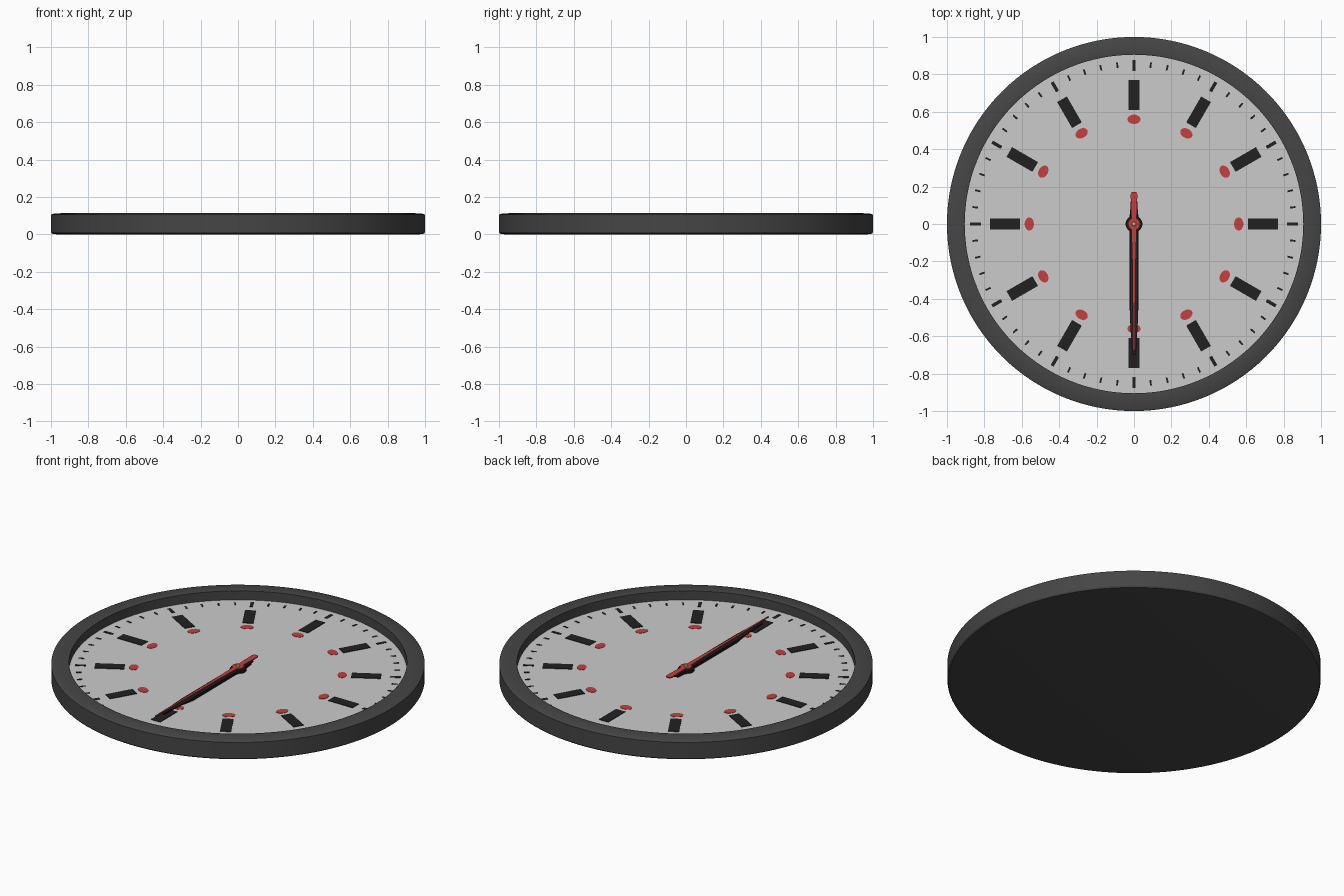
import bpy, bmesh, math
from mathutils import Matrix

if "Cube" in bpy.data.objects:
    bpy.data.objects.remove(bpy.data.objects["Cube"])


def material(name, rgb):
    m = bpy.data.materials.new(name)
    m.diffuse_color = (*rgb, 1)
    m.use_nodes = True
    m.node_tree.nodes["Principled BSDF"].inputs["Base Color"].default_value = m.diffuse_color
    return m


DARK = material("dark_case", (0.06, 0.06, 0.06))
BLACK = material("black_print", (0.015, 0.015, 0.015))
RED = material("red_print", (0.55, 0.05, 0.05))
BRASS = material("brass", (0.7, 0.55, 0.2))


def finish(bm, name, mat=None, smooth=False):
    bmesh.ops.recalc_face_normals(bm, faces=bm.faces[:])
    me = bpy.data.meshes.new(name)
    bm.to_mesh(me)
    bm.free()
    ob = bpy.data.objects.new(name, me)
    bpy.context.collection.objects.link(ob)
    if mat:
        me.materials.append(mat)
    if smooth:
        bpy.ops.object.select_all(action='DESELECT')
        ob.select_set(True)
        bpy.context.view_layer.objects.active = ob
        bpy.ops.object.shade_smooth_by_angle(angle=math.radians(30))
    return ob


def lathe(name, profile, mat=None, steps=128):
    bm = bmesh.new()
    vs = [bm.verts.new((r, 0, z)) for r, z in profile]
    es = [bm.edges.new(p) for p in zip(vs, vs[1:])]
    bmesh.ops.spin(bm, geom=vs + es, cent=(0, 0, 0), axis=(0, 0, 1),
                   angle=math.tau, steps=steps)
    bmesh.ops.remove_doubles(bm, verts=bm.verts[:], dist=1e-5)
    return finish(bm, name, mat, True)


def add_prism(bm, outline, z0, z1, matrix=Matrix()):
    base = bm.faces.new([bm.verts.new(matrix @ Matrix.Translation((x, y, z0)).translation)
                         for x, y in outline])
    out = bmesh.ops.extrude_face_region(bm, geom=[base])["geom"]
    for v in out:
        if isinstance(v, bmesh.types.BMVert):
            v.co.z += z1 - z0


def box(w, h):
    return [(-w / 2, -h / 2), (w / 2, -h / 2), (w / 2, h / 2), (-w / 2, h / 2)]


def oval(w, h, n=20):
    return [(w / 2 * math.cos(math.tau * i / n), h / 2 * math.sin(math.tau * i / n))
            for i in range(n)]


def dial_ring(name, outline, radius, indices, count, mat, top):
    bm = bmesh.new()
    for i in indices:
        place = Matrix.Rotation(math.tau * i / count, 4, 'Z') @ Matrix.Translation((0, radius, 0))
        add_prism(bm, outline, DIAL, top, place)
    return finish(bm, name, mat)


DIAL = 0.06

# Case: closed back, side wall, softly bevelled rim and recessed inner wall
lathe("case", [(0, 0), (0.97, 0.0), (0.995, 0.004), (1, 0.012), (1, 0.105), (0.99, 0.11),
               (0.92, 0.115), (0.905, 0.113), (0.905, 0.05), (0, 0.05)], DARK)

# Dial plate
lathe("dial", [(0, DIAL), (0.906, DIAL), (0.906, 0.05)])

# Minute and hour ticks
dial_ring("minute_ticks", box(0.01, 0.03), 0.854,
          [i for i in range(60) if i % 5], 60, BLACK, 0.062)
dial_ring("hour_ticks", box(0.018, 0.057), 0.847, range(12), 12, BLACK, 0.062)

# Plain hour markers standing in for the printed figures
dial_ring("hour_markers", box(0.06, 0.16), 0.69, range(12), 12, BLACK, 0.063)
dial_ring("inner_markers", oval(0.07, 0.05), 0.56, range(12), 12, RED, 0.062)


# Hands: half outlines mirrored about the y axis, all pointing to -y
def hand(name, half, z0, z1, mat):
    bm = bmesh.new()
    outline = half + [(-x, y) for x, y in reversed(half) if x > 0]
    add_prism(bm, outline, z0, z1)
    return finish(bm, name, mat)


def boss(r, half_width):
    a0 = math.asin(half_width / r)
    return [(r * math.sin(a), r * math.cos(a))
            for a in [a0 + (math.pi - 2 * a0) * i / 12 for i in range(13)]]


hand("hour_hand", [(0.018, 0.10)] + boss(0.045, 0.024) + [(0.025, -0.45), (0.01, -0.53)],
     0.066, 0.073, BLACK)
hand("minute_hand", [(0.018, 0.12)] + boss(0.04, 0.022) + [(0.022, -0.5), (0.01, -0.70)],
     0.075, 0.082, BLACK)
hand("second_hand", [(0.012, 0.17), (0.018, 0.155)] + boss(0.032, 0.014) +
     [(0.009, -0.2), (0.003, -0.77)], 0.085, 0.091, RED)

# Centre spindle with a small brass cap
lathe("spindle", [(0, DIAL), (0.012, DIAL), (0.012, 0.095), (0.008, 0.099), (0, 0.1)], BRASS, 24)
